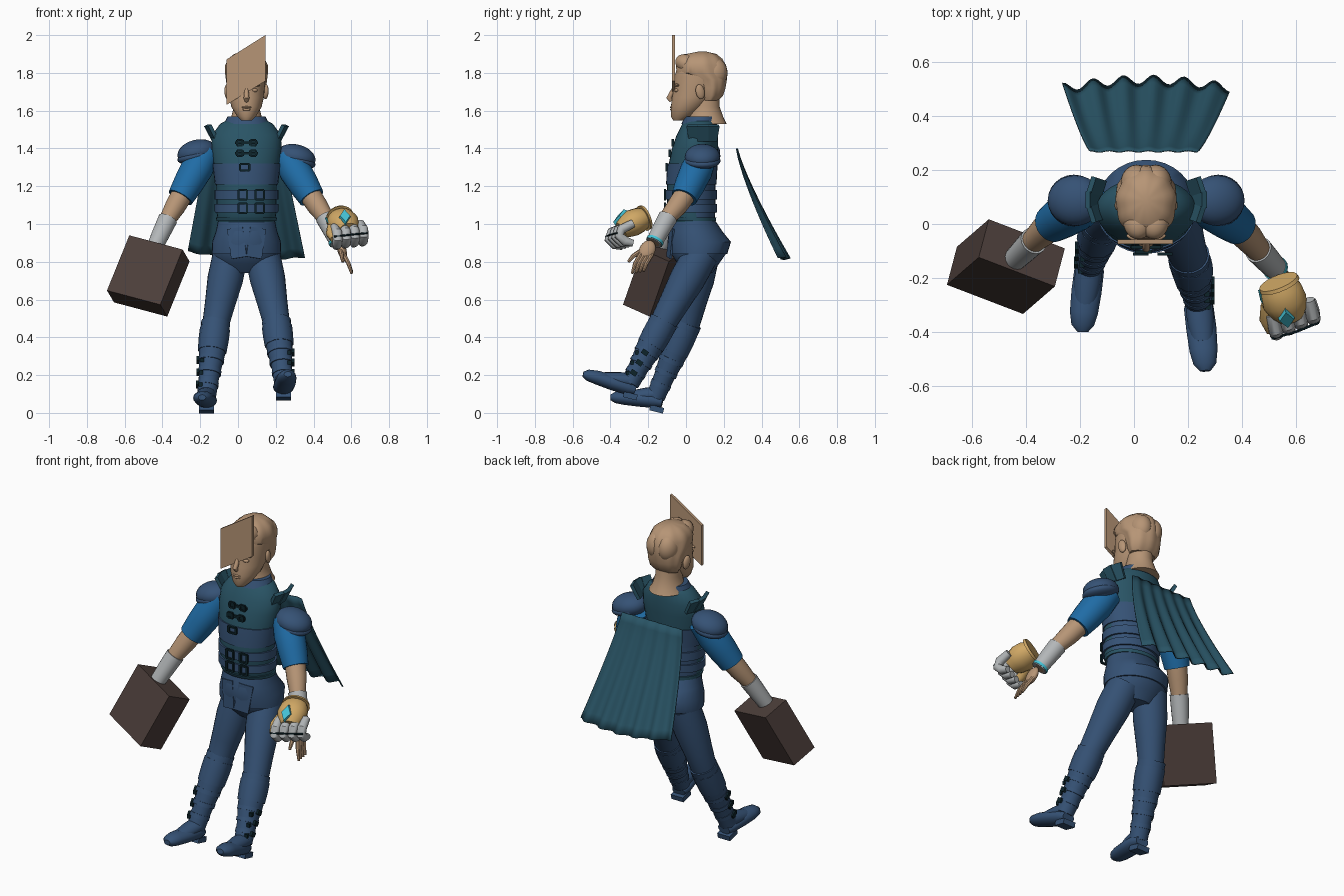
import bpy, bmesh
from math import sin, cos, pi, radians
from mathutils import Vector, Matrix

if "Cube" in bpy.data.objects:
    bpy.data.objects.remove(bpy.data.objects["Cube"])


def material(name, r, g, b):
    m = bpy.data.materials.new(name)
    m.use_nodes = True
    m.diffuse_color = (r, g, b, 1)
    bsdf = m.node_tree.nodes["Principled BSDF"]
    bsdf.inputs["Base Color"].default_value = (r, g, b, 1)
    bsdf.inputs["Roughness"].default_value = 0.8
    return m


SKIN = material("skin", .47, .3, .18)
NAVY = material("navy cloth", .036, .084, .178)
TEAL = material("teal cloth", .022, .088, .13)
BLUE = material("bright blue", .014, .15, .38)
GOLD = material("gold", .63, .39, .13)
SILVER = material("silver", .45, .47, .48)
BROWN = material("dark brown", .072, .048, .042)
CYAN = material("cyan", .06, .55, .68)
BLACK = material("dark buckle", .004, .017, .023)


def finish(name, bm, mat):
    bmesh.ops.recalc_face_normals(bm, faces=bm.faces)
    me = bpy.data.meshes.new(name)
    bm.to_mesh(me)
    bm.free()
    ob = bpy.data.objects.new(name, me)
    bpy.context.collection.objects.link(ob)
    me.materials.append(mat)
    bpy.ops.object.select_all(action='DESELECT')
    ob.select_set(True)
    bpy.context.view_layer.objects.active = ob
    bpy.ops.object.shade_smooth_by_angle(angle=radians(40))
    return ob


def skin_rings(name, rings, mat):
    bm = bmesh.new()
    loops = [[bm.verts.new(p) for p in ring] for ring in rings]
    for a, b in zip(loops, loops[1:]):
        for i in range(len(a)):
            j = (i + 1) % len(a)
            bm.faces.new((a[i], a[j], b[j], b[i]))
    bm.faces.new(loops[0])
    bm.faces.new(loops[-1])
    return finish(name, bm, mat)


# Level sections: (z, half width, front y, back y) around the body axis
AXIS = .045


def loft(name, secs, mat, n=32, grow=0, ripple=0):
    rings = []
    for z, rx, y0, y1 in secs:
        ring = []
        for i in range(n):
            a = 2 * pi * i / n
            k = 1 + ripple * sin(9 * a)
            ring.append((AXIS + (rx + grow) * cos(a) * k,
                         (y0 + y1) / 2 + ((y1 - y0) / 2 + grow) * sin(a) * k, z))
        rings.append(ring)
    return skin_rings(name, rings, mat)


# Round sections (x, y, z, radius) swept along a path
def tube(name, pts, mat, n=18, flat=1):
    rings = []
    for i, p in enumerate(pts):
        t = Vector(pts[min(i + 1, len(pts) - 1)][:3]) - Vector(pts[max(i - 1, 0)][:3])
        t.normalize()
        side = (Vector((1, 0, 0)) - t * t.x).normalized()
        up = t.cross(side)
        rings.append([Vector(p[:3]) + p[3] * (side * cos(2 * pi * k / n) + up * flat * sin(2 * pi * k / n))
                      for k in range(n)])
    return skin_rings(name, rings, mat)


def place(loc, rot, size):
    turn = Matrix.Rotation(radians(rot[2]), 4, 'Z') @ Matrix.Rotation(radians(rot[1]), 4, 'Y') \
        @ Matrix.Rotation(radians(rot[0]), 4, 'X')
    return Matrix.Translation(loc) @ turn @ Matrix.Diagonal((*size, 1))


def ball(name, loc, size, mat, rot=(0, 0, 0)):
    bm = bmesh.new()
    bmesh.ops.create_uvsphere(bm, u_segments=24, v_segments=14, radius=1, matrix=place(loc, rot, size))
    return finish(name, bm, mat)


def box(name, loc, size, mat, rot=(0, 0, 0)):
    bm = bmesh.new()
    bmesh.ops.create_cube(bm, size=1, matrix=place(loc, rot, size))
    return finish(name, bm, mat)


def buckle(name, x, y, z, w=.05, h=.04):
    for s in (-1, 1):
        box(name + "_side", (x + s * w / 2, y, z), (.012, .012, h), BLACK)
        box(name + "_bar", (x, y, z + s * h / 2), (w, .012, .01), BLACK)


def mix(a, b, t):
    return tuple(p + (q - p) * t for p, q in zip(a, b))


# Torso with wrapped bands
TORSO = [(1.01, .15, -.075, .15), (1.06, .158, -.1, .155), (1.2, .16, -.1, .155), (1.3, .172, -.095, .16),
         (1.4, .185, -.075, .17), (1.47, .183, -.05, .17), (1.53, .14, -.02, .165), (1.555, .095, 0, .16)]


def torso_at(z):
    for a, b in zip(TORSO, TORSO[1:]):
        if a[0] <= z <= b[0]:
            return mix(a, b, (z - a[0]) / (b[0] - a[0]))


def band(name, z0, z1, grow, mat):
    loft(name, [torso_at(z0), torso_at((z0 + z1) / 2), torso_at(z1)], mat, grow=grow)


# The lower back of the tunic is navy
tunic = loft("tunic", TORSO, TEAL)
tunic.data.materials.append(NAVY)
for face in tunic.data.polygons:
    if face.center.y > .05 and face.center.z < 1.3:
        face.material_index = 1
band("waist_wrap", 1.21, 1.32, .006, NAVY)
band("upper_belt", 1.13, 1.18, .01, NAVY)
band("lower_belt", 1.06, 1.105, .01, NAVY)
band("tunic_hem", 1.015, 1.035, .008, TEAL)
loft("collar", [(1.53, .12, -.025, .17), (1.57, .1, -.005, .165)], NAVY)
for z in (1.43, 1.375):
    for s in (-1, 1):
        buckle("chest_buckle", AXIS + s * .035, torso_at(z)[2] - .006, z, .03, .028)
    box("chest_strap", (AXIS, torso_at(z)[2] - .003, z), (.12, .012, .014), BLACK)
buckle("wrap_buckle", .035, -.103, 1.3, .05, .035)
for z in (1.155, 1.083):
    for x in (.025, .115):
        buckle("belt_buckle", x, torso_at(z)[2] - .011, z, .045, .05)

# Upright wing plates beside the shoulders, fanned front to back
for x, s in ((AXIS - .195, -1), (AXIS + .195, 1)):
    for k in range(3):
        box("shoulder_flange", (x - s * abs(k - 1) * .012, .04 + k * .05, 1.482), (.02, .06, .09), TEAL,
            (0, s * 28, s * (k - 1) * 18))

# Trousers and jacket skirt
PELVIS = [(.74, .1, 0, .14), (.79, .155, -.045, .175), (.84, .176, -.078, .21), (.905, .174, -.09, .23),
          (.96, .155, -.083, .185), (1.02, .142, -.065, .145)]
loft("pelvis", PELVIS, NAVY)
loft("jacket_skirt", PELVIS[2:], NAVY, grow=.008)
for s in (-1, 1):
    box("front_flap", (AXIS + s * .05, -.082, .9), (.085, .01, .16), NAVY, (-4, s * 9, s * 13))

# Legs, boots and straps
LEGS = {"right": (-1, (-.04, .085, .84), (-.12, .0, .46), (-.165, -.155, .1)),
        "left": (1, (.13, .08, .84), (.205, -.125, .47), (.24, -.29, .17))}
FEET = {"right": [(-.163, -.125, .055, .04), (-.166, -.17, .065, .055), (-.176, -.25, .073, .056),
                  (-.186, -.33, .08, .052), (-.19, -.375, .082, .042), (-.19, -.4, .082, .02)],
        "left": [(.237, -.27, .12, .04), (.24, -.31, .135, .055), (.25, -.39, .16, .056),
                 (.258, -.47, .187, .052), (.263, -.52, .2, .042), (.264, -.545, .205, .02)]}
for side, (s, hip, knee, ankle) in LEGS.items():
    tube(side + "_thigh", [(*hip, .093), (*mix(hip, knee, .35), .094), (*mix(hip, knee, .7), .08), (*knee, .07),
                           (*mix(knee, ankle, .2), .066)], NAVY, 24)
    tube(side + "_boot_shaft", [(*mix(knee, ankle, -.05), .077), (*mix(knee, ankle, .15), .075),
                                (*mix(knee, ankle, .4), .07), (*mix(knee, ankle, .75), .054),
                                (*mix(knee, ankle, 1.05), .05)], NAVY, 20)
    tube(side + "_knee_cuff", [(*mix(knee, ankle, t), .08) for t in (.04, .2)]
         + [(*mix(knee, ankle, .38), .076)], NAVY, 10)
    for t, r in ((.5, .069), (.68, .062), (.86, .056)):
        p = mix(knee, ankle, t)
        tube(side + "_boot_strap", [(*mix(knee, ankle, t - .03), r), (*mix(knee, ankle, t + .03), r)], NAVY)
        box(side + "_boot_buckle", (p[0] + s * r, p[1] - .01, p[2]), (.014, .036, .026), BLACK, (-35, 0, 0))
        box(side + "_strap_end", (p[0] + s * r * .7, p[1] - r * .75, p[2]), (.02, .018, .022), BLACK)
    tube(side + "_foot", FEET[side], NAVY, 18, .72)
    heel, ball_of_foot = FEET[side][1], FEET[side][3]
    box(side + "_heel", (heel[0], heel[1] + .015, heel[2] - .045), (.08, .075, .03), NAVY, (-14, 0, 0))
    tube(side + "_instep", [(*ankle, .05), (*mix(ankle, ball_of_foot, .35), .05),
                            (*mix(ankle, ball_of_foot, .8), .04)], NAVY, 16, .8)

# Head, face and hair
loft("neck", [(1.53, .1, .0, .215), (1.56, .082, .01, .2), (1.62, .068, .02, .178), (1.7, .07, .03, .175)], SKIN)
loft("head", [(1.548, .028, -.068, -.01), (1.57, .05, -.08, .04), (1.62, .08, -.08, .1), (1.67, .092, -.074, .15),
              (1.72, .096, -.066, .185), (1.78, .103, -.06, .205), (1.84, .1, -.045, .2), (1.885, .075, 0, .17),
              (1.905, .035, .05, .13)], SKIN)
loft("hair", [(1.655, .08, .08, .17), (1.68, .095, .07, .195), (1.72, .102, .06, .208), (1.765, .108, .035, .215),
              (1.8, .112, -.05, .217), (1.84, .112, -.056, .21), (1.875, .095, -.035, .19), (1.9, .065, .0, .16),
              (1.912, .02, .06, .11)], SKIN, 54, ripple=.022)
for s in (-1, 1):
    ball("swept_lock", (AXIS + s * .03, .01, 1.845), (.055, .07, .05), SKIN, (-25, 0, 0))
    ball("back_lock", (AXIS + s * .035, .15, 1.8), (.06, .07, .08), SKIN)
tube("nose", [(AXIS, -.06, 1.725, .009), (AXIS, -.078, 1.69, .013), (AXIS, -.09, 1.667, .015),
              (AXIS, -.078, 1.65, .01)], SKIN, 10)
ball("upper_lip", (AXIS, -.076, 1.618), (.026, .009, .006), SKIN)
ball("lower_lip", (AXIS, -.075, 1.606), (.022, .009, .007), SKIN)
for s in (-1, 1):
    ball("ear", (AXIS + s * .102, .075, 1.7), (.014, .024, .04), SKIN, (12, 0, s * 15))
    ball("brow", (AXIS + s * .042, -.05, 1.735), (.032, .012, .008), SKIN, (0, 0, s * 15))
    ball("eye", (AXIS + s * .042, -.05, 1.708), (.018, .011, .01), SKIN, (0, 0, s * 15))

# Slanted board in front of the face
skin_rings("face_board", [[(x, y, z) for x, z in ((-.062, 1.87), (.145, 2), (.145, 1.757), (-.062, 1.63))]
                          for y in (-.075, -.058)], SKIN)

# Cape hanging free behind the back
bm = bmesh.new()
COLS, ROWS = 48, 12
grid = []
for j in range(ROWS + 1):
    v = j / ROWS
    row = []
    for i in range(COLS + 1):
        u = i / COLS
        fold = sin(u * 11 * pi + pi / 2) * (.003 + .016 * v)
        sag = .03 * sin(pi * u) * v
        row.append(bm.verts.new((-.165 + .4 * u + v * (-.1 + .22 * u), .272 + .235 * v ** 1.25 + fold * .9 + sag,
                                 1.4 - (.545 + .03 * u) * v - sag * .8 + fold * .2)))
    grid.append(row)
for a, b in zip(grid, grid[1:]):
    for i in range(COLS):
        bm.faces.new((a[i], a[i + 1], b[i + 1], b[i]))
cape = finish("cape", bm, TEAL)
cape.modifiers.new("thickness", 'SOLIDIFY').thickness = .005

# Arms: shoulder, elbow, wrist, end of bracer
ARMS = {"right": (-1, (-.165, .09, 1.385), (-.305, .0, 1.14), (-.375, -.065, 1.02), (-.44, -.13, .88)),
        "left": (1, (.255, .09, 1.36), (.39, -.01, 1.14), (.465, -.1, 1.03), (.53, -.17, .9))}
for side, (s, top, elbow, wrist, end) in ARMS.items():
    tube(side + "_sleeve", [(*top, .075), (*mix(top, elbow, .35), .086), (*mix(top, elbow, .7), .08),
                            (*elbow, .07)], BLUE, 24)
    tube(side + "_forearm", [(*mix(top, elbow, .9), .058), (*mix(elbow, wrist, .4), .055), (*wrist, .044),
                             (*end, .032)], SKIN)
    tube(side + "_bracer", [(*mix(elbow, wrist, .95), .052), (*mix(wrist, end, .5), .048), (*end, .043)], SILVER)
    ball(side + "_shoulder_pad", (top[0] + s * .053, .087, top[2] - .005), (.104, .094, .066), NAVY, (0, s * 14, 0))
    ball(side + "_pad_rim", (top[0] + s * .058, .087, top[2] - .025), (.1, .096, .038), NAVY, (0, s * 14, 0))
tube("wrist_ring", [(.522, -.162, .915, .048), (.528, -.168, .903, .047)], CYAN)

# Case carried on the right arm, edges given as three direction vectors
a, b, c = Vector((.282, -.108, -.075)), Vector((.037, .141, -.063)), Vector((-.118, -.102, -.292))
bm = bmesh.new()
bmesh.ops.create_cube(bm, size=1)
for v in bm.verts:
    v.co = Vector((-.475, -.158, .725)) + a * v.co.x + b * v.co.y + c * v.co.z
finish("case", bm, BROWN)

# Left hand
ball("left_palm", (.55, -.205, .862), (.024, .042, .055), SKIN, (-25, -15, 0))
for i in range(4):
    y = -.24 + i * .02
    tube("left_finger", [(.56, y, .84, .012), (.585, y - .03, .79, .011), (.602, y - .045, .738 + .004 * i, .007)],
         SKIN, 8)
tube("left_thumb", [(.54, -.22, .87, .013), (.55, -.28, .83, .012), (.555, -.305, .8, .008)], SKIN, 8)

# Floating armoured gauntlet with gem and side trim
tube("gauntlet", [(.537, -.222, 1.03, .066), (.545, -.245, 1.022, .078), (.558, -.285, 1.005, .084),
                  (.573, -.32, .985, .072), (.583, -.345, .968, .05)], GOLD, 20, .85)
tube("gauntlet_cuff", [(.535, -.214, 1.035, .075), (.54, -.226, 1.03, .079)], GOLD, 20, .9)
tube("gauntlet_thumb", [(.5, -.3, .98, .03), (.495, -.355, .95, .03), (.51, -.395, .92, .022)], GOLD, 10)
for i in range(4):
    x, y, z = .525 + .046 * i, -.395 + .018 * i, .955 + .006 * i
    tube("gauntlet_finger", [(x - .015, y + .06, z + .03, .022), (x, y, z, .026), (x + .003, y - .012, z - .035, .026),
                             (x, y + .02, z - .065, .025), (x - .006, y + .06, z - .075, .018)], SILVER, 12)
tube("knuckle_line", [(.51, -.425, .933, .005), (.6, -.4, .944, .005), (.685, -.365, .952, .005)], BLACK, 6)
bm = bmesh.new()
bmesh.ops.create_cone(bm, segments=4, radius1=.046, radius2=.04, depth=.02, cap_ends=True,
                      matrix=place((.566, -.35, 1.038), (50, 0, 8), (.68, 1.1, 1)))
finish("gauntlet_gem", bm, CYAN)
tube("gauntlet_trim", [(.466, -.245, 1.03, .006), (.474, -.28, 1.015, .006), (.495, -.325, .995, .005)], CYAN, 8)
